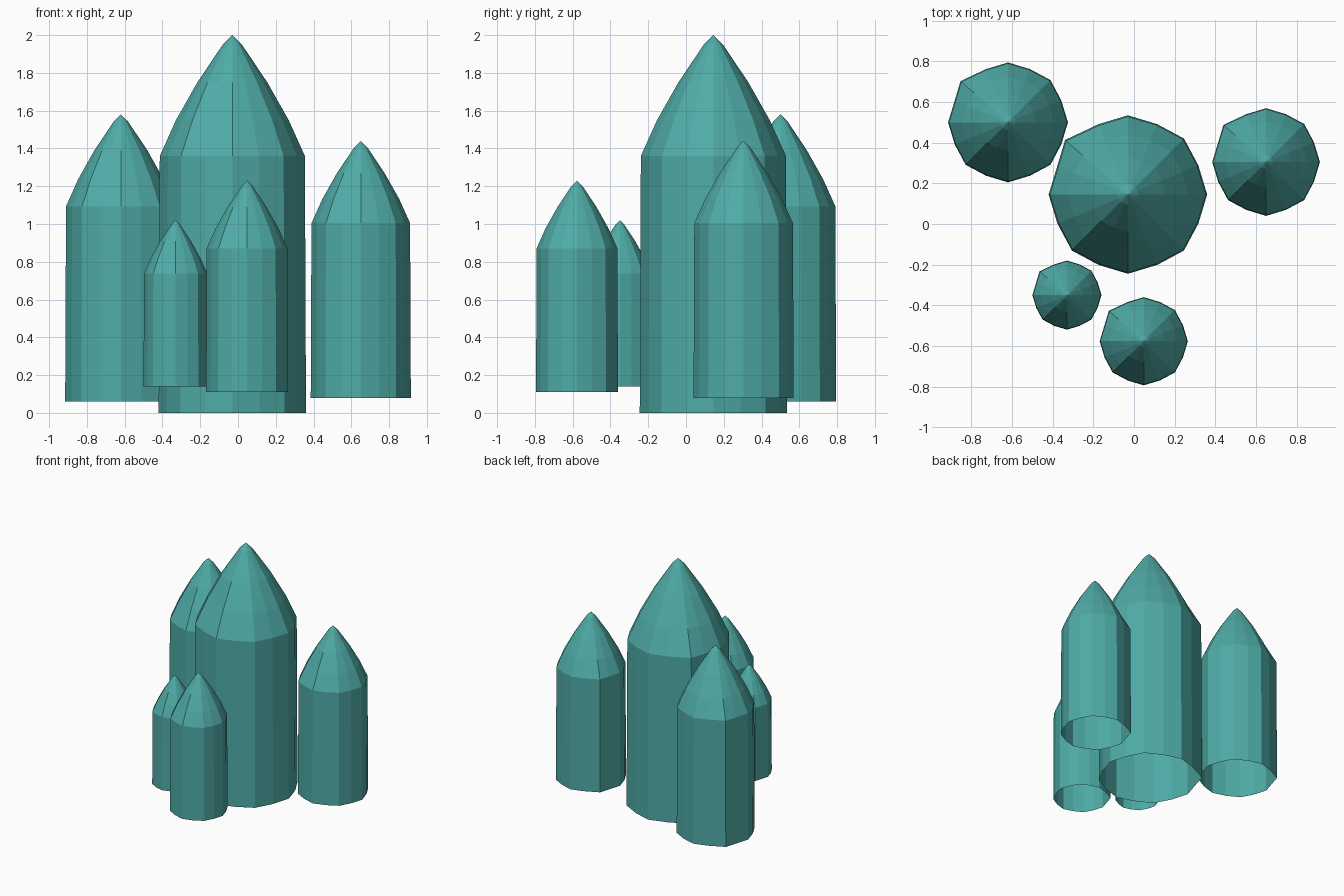
import bpy, bmesh, math

if "Cube" in bpy.data.objects:
    bpy.data.objects.remove(bpy.data.objects["Cube"])

teal = bpy.data.materials.new("teal crystal")
teal.diffuse_color = (0.078, 0.41, 0.385, 1)
teal.use_nodes = True
teal.node_tree.nodes["Principled BSDF"].inputs["Base Color"].default_value = teal.diffuse_color

# shared profile: (radius, height) as fractions of each crystal; open at the bottom
PROFILE = [(1.0, 0.0), (0.985, 0.68), (0.765, 0.775), (0.475, 0.875), (0.13, 0.975)]
SIDES = 16


def crystal(name, x, y, radius, z0, z1):
    bm = bmesh.new()
    rings = []
    for level, (r, h) in enumerate(PROFILE):
        ring = []
        for i in range(SIDES):
            a = 2 * math.pi * i / SIDES
            # eight main corners, with slightly bulged faces between them
            k = 1.0 if i % 2 == 0 else 0.962
            if i == 6:                        # chipped back-left corner
                k, a = 1.05, math.radians(139)
            if i == 11 and level == 2:        # dent on the front of the tip
                k = 0.88
            if i == 6 and level >= 2:
                k = 0.98
            ring.append(bm.verts.new((x + radius * r * k * math.cos(a),
                                      y + radius * r * k * math.sin(a),
                                      z0 + (z1 - z0) * h)))
        rings.append(ring)
    for lo, hi in zip(rings, rings[1:]):
        for i in range(SIDES):
            j = (i + 1) % SIDES
            bm.faces.new((lo[i], lo[j], hi[j], hi[i]))
    apex = bm.verts.new((x, y, z1))
    for i in range(SIDES):
        bm.faces.new((rings[-1][i], rings[-1][(i + 1) % SIDES], apex))
    me = bpy.data.meshes.new(name)
    bm.to_mesh(me)
    bm.free()
    me.materials.append(teal)
    ob = bpy.data.objects.new(name, me)
    bpy.context.collection.objects.link(ob)


# the cluster, largest to smallest
crystal("main_crystal", -0.03, 0.145, 0.39, 0.0, 2.0)
crystal("back_left_crystal", -0.62, 0.50, 0.295, 0.06, 1.58)
crystal("right_crystal", 0.65, 0.305, 0.265, 0.08, 1.44)
crystal("front_crystal", 0.048, -0.577, 0.217, 0.11, 1.23)
crystal("small_crystal", -0.33, -0.35, 0.17, 0.14, 1.02)
